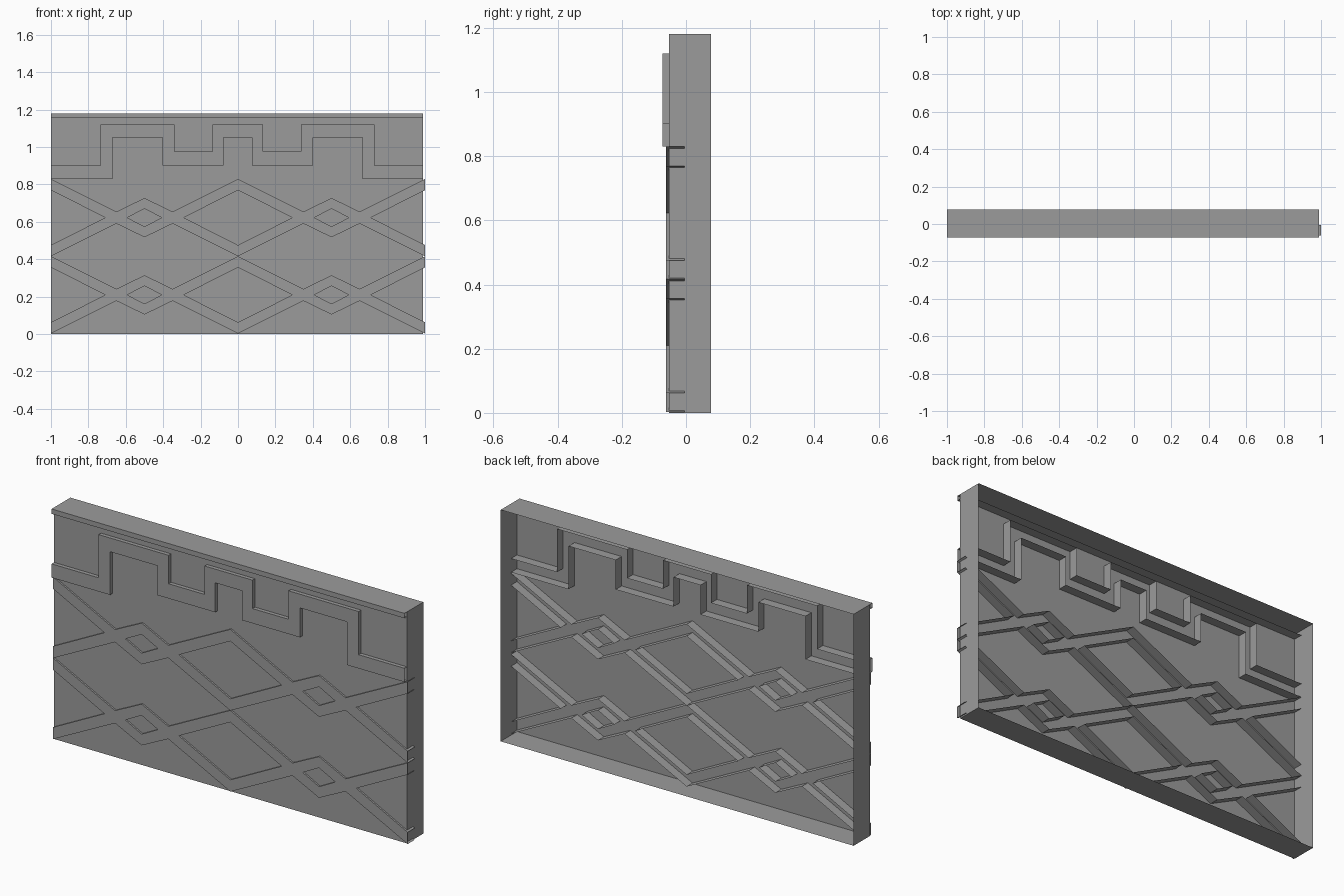
import bpy, bmesh
from mathutils import Vector

cube = bpy.data.objects.get("Cube")
if cube:
    bpy.data.objects.remove(cube, do_unlink=True)

stone = bpy.data.materials.new("stone_grey")
stone.use_nodes = True
GREY = (0.33, 0.33, 0.33, 1)
stone.diffuse_color = GREY
stone.node_tree.nodes["Principled BSDF"].inputs["Base Color"].default_value = GREY

LEFT, RIGHT, TOP = -1.0, 0.99, 1.18
FACE_Y, BACK_Y, RIB_Y = -0.053, 0.078, -0.005


def finish(name, bm):
    mesh = bpy.data.meshes.new(name)
    bm.to_mesh(mesh)
    bm.free()
    mesh.materials.append(stone)
    obj = bpy.data.objects.new(name, mesh)
    bpy.context.collection.objects.link(obj)
    return obj


def relief(name, loops, front, ends):
    """Flat outline with holes in front, walls running back, open at the ends."""
    bm = bmesh.new()
    edges = []
    for loop in loops:
        vs = [bm.verts.new((x, front, z)) for x, z in loop]
        edges += [bm.edges.new((a, b)) for a, b in zip(vs, vs[1:] + vs[:1])]
    walls = [e for e in edges
             if not any(all(abs(v.co.x - x) < 1e-4 for v in e.verts) for x in ends)]
    bmesh.ops.triangle_fill(bm, edges=edges, use_beauty=True, normal=(0, -1, 0))
    new = bmesh.ops.extrude_edge_only(bm, edges=walls)["geom"]
    bmesh.ops.translate(bm, vec=(0, RIB_Y - front, 0),
                        verts=[g for g in new if isinstance(g, bmesh.types.BMVert)])
    bmesh.ops.recalc_face_normals(bm, faces=bm.faces)
    # merge the flat front back into clean polygons
    bmesh.ops.dissolve_limit(bm, angle_limit=0.01, verts=bm.verts, edges=bm.edges)
    return finish(name, bm)


# Wall panel: a shell open at the back
bm = bmesh.new()
bmesh.ops.create_cube(bm, size=1)
for v in bm.verts:
    v.co = Vector((RIGHT if v.co.x > 0 else LEFT,
                   BACK_Y if v.co.y > 0 else FACE_Y,
                   TOP if v.co.z > 0 else 0))
bmesh.ops.delete(bm, geom=[f for f in bm.faces if f.normal.y > 0.5], context="FACES")
finish("wall_panel", bm)

# Cornice lip along the top
bm = bmesh.new()
profile = [(FACE_Y, TOP), (-0.073, TOP), (-0.073, 1.155), (RIB_Y, 1.155)]
rows = [[bm.verts.new((x, y, z)) for y, z in profile] for x in (LEFT, RIGHT)]
for i in range(len(profile) - 1):
    bm.faces.new((rows[0][i], rows[0][i + 1], rows[1][i + 1], rows[1][i]))
finish("cornice_lip", bm)

# Stepped frieze, mirrored about the middle
upper = [(LEFT, 0.90), (-0.735, 0.90), (-0.735, 1.12), (-0.34, 1.12),
         (-0.34, 0.975), (-0.137, 0.975), (-0.137, 1.12)]
lower = [(LEFT, 0.83), (-0.67, 0.83), (-0.67, 1.05), (-0.404, 1.05),
         (-0.404, 0.90), (-0.078, 0.90), (-0.078, 1.05)]


def mirrored(half):
    return half + [(RIGHT if x == LEFT else -x - 0.004, z) for x, z in reversed(half)]


relief("stepped_frieze", [mirrored(upper) + mirrored(lower)[::-1]], -0.073, (LEFT, RIGHT))

# Lattice of crossing zigzag bands: one tile outline, mirrored four ways
PITCH = 0.413
quarter = [(-0.5, 0.14), (-0.29, 0.0)]
edge = [(0.0, 0.105), (0.15, 0.032), (0.5, 0.207)]      # top edge from the middle
notch = [(0.5, 0.147), (0.21, 0.0), (0.5, -0.147)]      # side diamond
right_side = edge + notch + [(x, -z) for x, z in reversed(edge)]
outline = right_side + [(-x, z) for x, z in right_side[-2:0:-1]]
diamond = [(0.092, 0), (0, 0.048), (-0.092, 0), (0, -0.048)]
for row, row_name in enumerate(("lower", "upper")):
    for side, cx in (("right", -0.5), ("left", 0.5)):
        cz = 0.003 + PITCH * (row + 0.5)
        loops = [[(cx + x, cz + z) for x, z in loop] for loop in (outline, diamond)]
        relief(f"{row_name}_{side}_lattice", loops, -0.062, (cx - 0.5, cx + 0.5))
